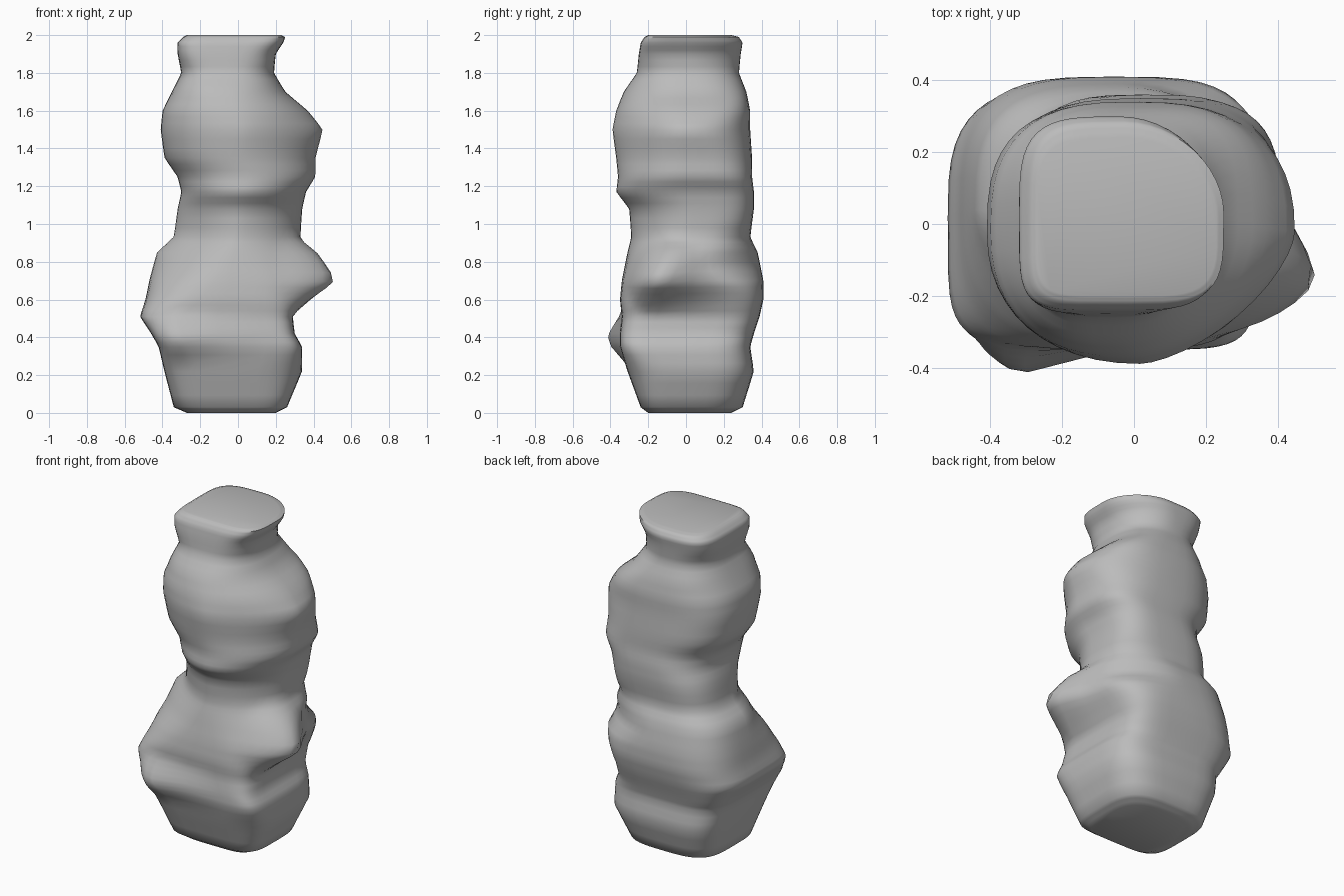
import bpy, bmesh
from math import cos, sin, pi, copysign
from mathutils import Vector

default_cube = bpy.data.objects.get("Cube")
if default_cube:
    bpy.data.objects.remove(default_cube, do_unlink=True)

# One flat stone colour
stone = bpy.data.materials.new("plain grey stone")
stone.use_nodes = True
grey = (0.5, 0.5, 0.5, 1)
stone.diffuse_color = grey
shader = stone.node_tree.nodes["Principled BSDF"]
shader.inputs["Base Color"].default_value = grey
shader.inputs["Roughness"].default_value = 0.8

# Column levels in hundredths: height, then reach to -x, +x, -y, +y
REACH = [
    (0, 27, 20, 20, 24),
    (3, 34, 26, 24, 30),
    (22, 39, 34, 31, 36),
    (35, 42, 34, 35, 34),
    (42, 46, 30, 35, 36),
    (51, 52, 29, 34, 39),
    (60, 49, 33, 35, 41),
    (70, 47, 39, 34, 41),
    (85, 43, 38, 31, 38),
    (93, 34, 33, 29, 34),
    (108, 32, 34, 30, 36),
    (117, 30, 36, 37, 36),
    (125, 32, 41, 36, 35),
    (135, 39, 41, 37, 35),
    (150, 41, 45, 39, 34),
    (160, 40, 37, 37, 34),
    (170, 35, 25, 33, 32),
    (180, 30, 19, 26, 28),
    (190, 32, 20, 25, 29),
    (196, 32, 24, 24, 30),
    (199, 29, 25, 22, 28),
    (200, 27, 23, 20, 24),
]
# Corner squareness: height, then back left, back right, front right, front left
CORNERS = [
    (0, 3, 3.5, 4.5, 5),
    (22, 3.5, 4, 6, 4),
    (40, 4, 4, 9, 7),
    (52, 5, 3, 5, 6),
    (62, 4, 3.1, 3.2, 4),
    (77, 1.7, 3.1, 1.8, 2.5),
    (87, 2.1, 3.1, 1.5, 2),
    (100, 3.4, 3.2, 1.6, 1.8),
    (122, 3.6, 2.6, 2, 1.9),
    (150, 2.4, 2.9, 2.2, 1.5),
    (166, 3.4, 2.5, 2.5, 1.9),
    (182, 2.1, 2.5, 3.3, 2.6),
    (200, 1.9, 4, 6, 4.3),
]
SIDES = 48
STEPS = 3

# Local knobs: centre, push, radius
KNOBS = [
    (Vector((0.39, -0.14, 0.73)), Vector((0.15, -0.02, -0.01)), 0.23),
    (Vector((-0.31, -0.33, 0.4)), Vector((0, -0.08, 0)), 0.14),
]


def power(value, exponent):
    return copysign(abs(value) ** exponent, value)


def sample(table, height):
    """Row of a table at any height, without the height column."""
    for low, high in zip(table, table[1:]):
        if height <= high[0]:
            t = (height - low[0]) / (high[0] - low[0])
            return [a + (b - a) * t for a, b in zip(low[1:], high[1:])]


def ring_points(height):
    """Section of the column, each corner with its own squareness."""
    left, right, front, back = sample(REACH, height)
    corners = sample(CORNERS, height)
    for i in range(SIDES):
        angle = 2 * pi * i / SIDES
        exponent = 2 / corners[i * 4 // SIDES]
        x = (right - left) / 2 + (right + left) / 2 * power(cos(angle), exponent)
        y = (back - front) / 2 + (back + front) / 2 * power(sin(angle), exponent)
        point = Vector((x, y, height)) / 100
        shift = Vector((0, 0, 0))
        for centre, push, radius in KNOBS:
            shift += push * max(0, 1 - (point - centre).length / radius)
        yield point + shift


# Loft the sections into a closed column
bm = bmesh.new()
heights = []
for low, high in zip(REACH, REACH[1:]):
    heights += [low[0] + (high[0] - low[0]) * k / STEPS for k in range(STEPS)]
heights.append(REACH[-1][0])
rings = [[bm.verts.new(p) for p in ring_points(h)] for h in heights]
for low, high in zip(rings, rings[1:]):
    for i in range(SIDES):
        j = (i + 1) % SIDES
        bm.faces.new((low[i], low[j], high[j], high[i]))
bm.faces.new(list(reversed(rings[0])))
bm.faces.new(rings[-1])

# Soften the level lines between the two flat ends
body = [v for ring in rings[4:-6] for v in ring]
bmesh.ops.smooth_vert(bm, verts=body, factor=0.25,
                      use_axis_x=True, use_axis_y=True, use_axis_z=True)

mesh = bpy.data.meshes.new("lumpy_column")
bm.to_mesh(mesh)
bm.free()
column = bpy.data.objects.new("lumpy_column", mesh)
bpy.context.collection.objects.link(column)
mesh.materials.append(stone)

# Smooth shading all over, as on a worn stone
bpy.ops.object.select_all(action="DESELECT")
column.select_set(True)
bpy.context.view_layer.objects.active = column
bpy.ops.object.shade_smooth_by_angle(angle=pi / 3)
